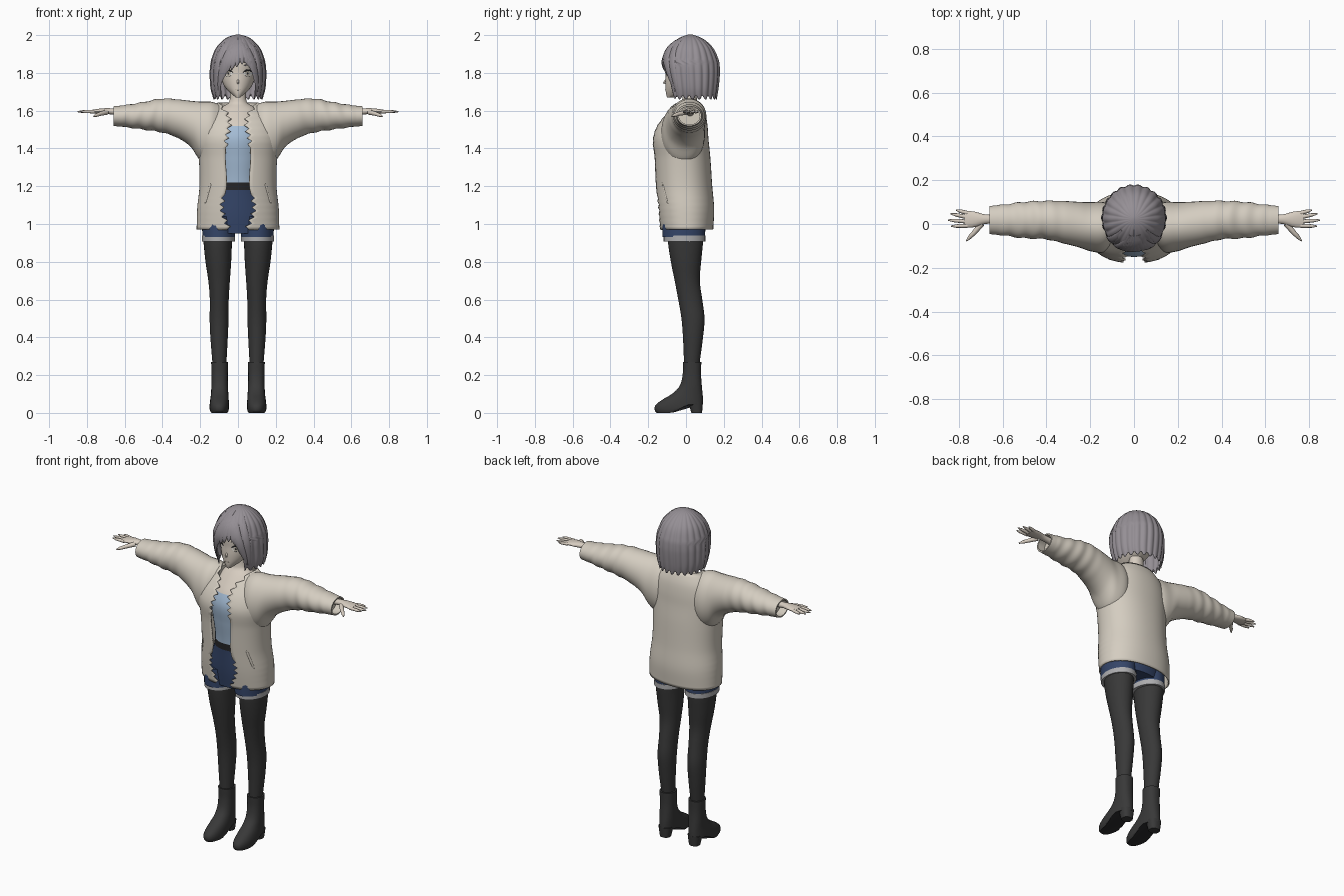
import bpy, bmesh
from math import sin, cos, asin, pi, sqrt
from mathutils import Vector

if "Cube" in bpy.data.objects:
    bpy.data.objects.remove(bpy.data.objects["Cube"])


def material(name, r, g, b):
    m = bpy.data.materials.new(name)
    m.use_nodes = True
    m.diffuse_color = (r, g, b, 1)
    m.node_tree.nodes["Principled BSDF"].inputs["Base Color"].default_value = (r, g, b, 1)
    return m


SKIN = material("skin", .68, .61, .53)
JACKET = material("cream jacket", .66, .61, .53)
SHIRT = material("pale blue shirt", .37, .5, .66)
NAVY = material("navy shorts", .035, .06, .14)
BLACK = material("black", .02, .02, .022)
STOCKING = material("charcoal", .04, .04, .04)
HAIR = material("mauve grey hair", .3, .275, .3)
CUFF = material("grey cuff", .42, .42, .43)
WHITE = material("eye white", .82, .79, .74)
IRIS = material("pale iris", .5, .45, .37)
parts = []


def mesh(name, rings, mats, closed=True, caps=(True, True), rule=None, mirror=False, thick=0):
    """Skin a list of equal rings; optional colour rule, mirror and thickness."""
    bm = bmesh.new()
    rows = [[bm.verts.new(p) for p in r] for r in rings]
    n = len(rows[0])
    for a, b in zip(rows, rows[1:]):
        for i in range(n if closed else n - 1):
            j = (i + 1) % n
            bm.faces.new((a[i], a[j], b[j], b[i]))
    for row, wanted in ((rows[0], caps[0]), (rows[-1], caps[1])):
        if wanted:
            bm.faces.new(row)
    bmesh.ops.recalc_face_normals(bm, faces=bm.faces)
    bm.normal_update()
    if rule:
        for f in bm.faces:
            f.material_index = rule(f)
    data = bpy.data.meshes.new(name)
    bm.to_mesh(data)
    bm.free()
    for m in mats:
        data.materials.append(m)
    ob = bpy.data.objects.new(name, data)
    bpy.context.collection.objects.link(ob)
    if thick:
        mod = ob.modifiers.new("thickness", "SOLIDIFY")
        mod.thickness, mod.offset = thick, 0
    if mirror:
        ob.modifiers.new("mirror", "MIRROR")
    parts.append(ob)
    return ob


def sample(keys, t):
    """Smoothly interpolate the columns of a key table at t (first column)."""
    i = max([k for k in range(len(keys) - 1) if keys[k][0] <= t] or [0])
    a, b = keys[i], keys[i + 1]
    p, q = keys[max(i - 1, 0)], keys[min(i + 2, len(keys) - 1)]
    h = b[0] - a[0]
    u = min(1, max(0, (t - a[0]) / h))
    out = []
    for c in range(1, len(a)):
        m, k = (b[c] - p[c]) / (b[0] - p[0]) * h, (q[c] - a[c]) / (q[0] - a[0]) * h
        d = a[c] - b[c]
        out.append(a[c] + u * (m + u * (-3 * d - 2 * m - k + u * (2 * d + m + k))))
    return out


def steps(a, b, n):
    return [a + (b - a) * i / n for i in range(n + 1)]


def spow(v, e):
    return abs(v) ** e * (1 if v >= 0 else -1)


def ring(z, hw, yf, yb, xc=0, n=32, e=1.0, gap=None):
    """Level oval from front yf to back yb; a gap leaves the front open."""
    if gap is None:
        angles = steps(0, 2 * pi, n)[:-1]
    else:
        a = asin(min(.97, max(0, gap) / hw) ** (1 / e))
        angles = steps(a, 2 * pi - a, n)
    mid, half = (yf + yb) / 2, (yb - yf) / 2
    return [Vector((xc + hw * spow(sin(a), e), mid - half * spow(cos(a), e), z)) for a in angles]


def tube(name, pts, radii, mat, ref=(0, 0, 1), squash=1.0, mirror=False, n=10):
    """Tapered tube through points, flattened along the ref direction."""
    pts = [Vector(p) for p in pts]
    rings = []
    for i, p in enumerate(pts):
        t = (pts[min(i + 1, len(pts) - 1)] - pts[max(i - 1, 0)]).normalized()
        side = t.cross(Vector(ref)).normalized()
        up = side.cross(t)
        rings.append([p + side * radii[i] * cos(a) + up * radii[i] * squash * sin(a)
                      for a in steps(0, 2 * pi, n)[:-1]])
    return mesh(name, rings, [mat], mirror=mirror)


# Body: neck, shirt, belt and shorts coloured by height
BODY = [(.95, .165, -.11, .1), (1.05, .165, -.12, .115), (1.18, .125, -.125, .085),
        (1.25, .115, -.13, .08), (1.35, .125, -.142, .08), (1.45, .135, -.15, .08),
        (1.52, .125, -.125, .08), (1.58, .11, -.08, .075), (1.62, .085, -.045, .07),
        (1.64, .05, -.025, .06), (1.71, .04, -.015, .055)]


def body_colour(f):
    z = f.calc_center_median().z
    return sum(z < limit for limit in (1.52, 1.22, 1.18))


mesh("body", [ring(z, *sample(BODY, z)) for z in steps(.95, 1.71, 76)],
     [SKIN, SHIRT, BLACK, NAVY], rule=body_colour)

# Jacket body with a ragged front opening
COAT = [(.97, .215, -.135, .14, .045), (1.08, .212, -.15, .145, .085), (1.2, .2, -.16, .135, .06),
        (1.35, .203, -.168, .125, .066), (1.45, .212, -.175, .115, .06), (1.52, .2, -.15, .11, .045),
        (1.58, .17, -.105, .1, .055), (1.62, .13, -.07, .085, .09), (1.64, .105, -.045, .075, .098)]
rings = []
for i, z in enumerate(steps(.97, 1.64, 40)):
    hw, yf, yb, gap = sample(COAT, z)
    if z > 1.42 or z < 1.15:
        gap += .012 * (-1) ** i
    rings.append(ring(z, hw, yf, yb, n=56, e=.92, gap=gap))
mesh("jacket_body", rings, [JACKET], closed=False, caps=(False, False), thick=.008)

# Batwing sleeves with gathered folds and a hollow cuff
SLEEVE = [(.09, 1.49, .14, -.01, .09), (.14, 1.48, .167, -.015, .115), (.2, 1.492, .156, -.012, .112),
          (.25, 1.53, .122, -.003, .104), (.32, 1.558, .102, .008, .097), (.4, 1.574, .09, .018, .088),
          (.5, 1.573, .073, .018, .083), (.6, 1.571, .058, .018, .07), (.66, 1.571, .052, .018, .064)]


def sleeve_ring(x, scale=1.0):
    zc, rz, yc, ry = sample(SLEEVE, x)
    fold = .03 * min(1, max(0, (x - .3) * 8)) * (x < .62)
    pts = []
    for a in steps(0, 2 * pi, 32)[:-1]:
        s = scale * (1 + fold * sin(85 * x + 2 * sin(a)))
        pts.append((x, yc - ry * s * cos(a), zc + rz * s * sin(a)))
    return pts


mesh("sleeves", [sleeve_ring(x) for x in steps(.09, .66, 57)]
     + [sleeve_ring(.66, .86), sleeve_ring(.61, .86)], [JACKET], mirror=True)


# Pocket welts follow the jacket front
def coat_y(x, z):
    hw, yf, yb, gap = sample(COAT, z)
    c = (1 - (x / hw) ** (2 / .92)) ** (.92 / 2)
    return (yf + yb) / 2 - (yb - yf) / 2 * c


welt = [(x, coat_y(x, z) - .004, z) for x, z in zip(steps(.143, .176, 6), steps(1.22, 1.1, 6))]
tube("pocket_welts", welt, [.002] + [.006] * 5 + [.002], JACKET, ref=(.5, -1, 0), squash=.6, mirror=True)

# Hands
HAND = [(.6, .022, .02, 1.588, .018), (.68, .022, .022, 1.597, .016),
        (.73, .021, .036, 1.597, .014), (.775, .021, .038, 1.595, .009)]
rings = []
for x in steps(.6, .775, 10):
    yc, ry, zc, rz = sample(HAND, x)
    rings.append([(x, yc - ry * cos(a), zc + rz * sin(a)) for a in steps(0, 2 * pi, 16)[:-1]])
mesh("palms", rings, [SKIN], mirror=True)
for name, root, tip, reach in (("little", .05, .064, .812), ("ring", .031, .047, .838),
                               ("middle", .011, .018, .85), ("index", -.008, -.01, .836)):
    pts = [(x, y, 1.595) for x, y in zip(steps(.76, reach, 3), steps(root, tip, 3))]
    tube(name + "_fingers", pts, [.0095, .009, .008, .003], SKIN, mirror=True)
tube("thumbs", [(.695, .002, 1.592), (.73, -.04, 1.583), (.75, -.06, 1.576), (.765, -.077, 1.57)],
     [.014, .011, .009, .003], SKIN, mirror=True)

# Short legs and their turned cuffs
mesh("short_legs", [ring(z, hw, -.125, .1, xc=.102) for z, hw in ((.93, .086), (.98, .088), (1.04, .085))],
     [NAVY], mirror=True)
mesh("short_cuffs", [ring(z, .088, -.118, .102, xc=.103) for z in (.908, .938)], [CUFF], mirror=True)

# Stockinged legs
LEG = [(.25, .036, -.01, .07, .098), (.4, .046, -.016, .09, .1), (.5, .05, -.024, .098, .1),
       (.6, .05, -.041, .086, .099), (.7, .057, -.06, .073, .1), (.8, .068, -.08, .08, .104),
       (.9, .075, -.095, .09, .107), (.95, .077, -.095, .092, .107)]
mesh("legs", [ring(z, *sample(LEG, z)) for z in steps(.25, .95, 28)], [STOCKING], mirror=True)

# Ankle boots with an arched sole and block heel
BOOT = [(0, .045, -.155, .08, .099), (.012, .05, -.165, .085, .099), (.04, .051, -.162, .09, .099),
        (.07, .049, -.125, .09, .098), (.1, .046, -.075, .088, .097), (.14, .044, -.035, .084, .097),
        (.2, .043, -.018, .08, .097), (.27, .045, -.017, .081, .097)]
rings = [ring(z, *sample(BOOT, z), e=.88) for z in steps(0, .27, 27)]
for p in sum(rings, []):
    p.z = max(p.z, .045 * min(1, (p.y + .07) / .08))
mesh("boots", rings, [STOCKING, BLACK], rule=lambda f: int(f.normal.z < -.6), mirror=True)
mesh("boot_heels", [ring(0, .03, .028, .085, xc=.098, e=.8), ring(.06, .04, .012, .09, xc=.098, e=.8)],
     [STOCKING], mirror=True)

# Head
HEAD = [(1.67, .012, -.1, -.06), (1.69, .036, -.106, .0), (1.72, .066, -.108, .06),
        (1.76, .086, -.109, .11), (1.8, .093, -.107, .13), (1.86, .097, -.106, .13),
        (1.93, .08, -.07, .11), (1.97, .04, -.02, .07)]
mesh("head", [ring(z, *sample(HEAD, z)) for z in steps(1.67, 1.97, 24)], [SKIN])


def face_point(x, z, lift):
    hw, yf, yb = sample(HEAD, z)
    return (x, (yf + yb) / 2 - (yb - yf) / 2 * sqrt(max(0, 1 - (x / hw) ** 2)) - lift, z)


def face_plate(name, cx, cz, rx, rz, mat, lift):
    rings = [[face_point(cx + rx * s * cos(a), cz + rz * s * sin(a), lift)
              for a in steps(0, 2 * pi, 20)[:-1]] for s in (1, .5, .1)]
    mesh(name, rings, [mat], caps=(False, True), mirror=True)


def face_line(name, x0, x1, z0, bow, r, mat, mirror=True):
    pts = [face_point(x, z0 + bow * sin(pi * i / 6), .002) for i, x in enumerate(steps(x0, x1, 6))]
    tube(name, pts, [r * .4] + [r] * 5 + [r * .4], mat, ref=(0, -1, 0), squash=.6, mirror=mirror)


# Facial features
face_plate("eye_whites", .053, 1.797, .023, .015, WHITE, .003)
face_plate("irises", .051, 1.797, .011, .013, IRIS, .005)
face_plate("pupils", .051, 1.797, .004, .006, BLACK, .006)
face_line("upper_lashes", .028, .078, 1.803, .012, .004, BLACK)
face_line("lower_lashes", .037, .068, 1.786, -.005, .0015, BLACK)
face_line("eyebrows", .028, .07, 1.836, .006, .003, HAIR)
face_line("mouth", -.014, .014, 1.712, -.002, .002, IRIS, mirror=False)
tube("nose", [(0, -.1, 1.77), (0, -.112, 1.755), (0, -.117, 1.748), (0, -.104, 1.742)],
     [.003, .006, .006, .003], SKIN, ref=(0, -1, 0))

# Bobbed hair: ribbed locks with a jagged hem, open around the face
BOB = [(1.66, .126, -.09, .16, .085), (1.72, .142, -.105, .17, .09), (1.8, .146, -.12, .177, .088),
       (1.845, .143, -.124, .175, .07), (1.87, .138, -.121, .17, 0), (1.93, .114, -.095, .142, 0),
       (1.97, .078, -.055, .102, 0), (1.99, .047, -.02, .066, 0), (2, .012, .01, .035, 0)]
rings = []
for row, z in enumerate(steps(1.66, 2, 34)):
    hw, yf, yb, gap = sample(BOB, z)
    centre = Vector((0, (yf + yb) / 2, z))
    loop = ring(z, hw, yf, yb, n=160, gap=gap)
    a = asin(min(.97, max(0, gap) / hw))
    for p, phi in zip(loop, steps(a, 2 * pi - a, 160)):
        groove = abs(cos(11 * phi)) ** 3
        p.xyz = centre + (p - centre) * (1.01 - .04 * groove)
        if row < 2:
            p.z += .028 * groove * (2 - row) / 2
    rings.append(loop)
mesh("hair_bob", rings, [HAIR], closed=False, caps=(False, True), thick=.005)

# Swept fringe and face-framing locks lying on the bob
FRINGE = [(-.3, -.82, 1.7, .022), (-.2, -.6, 1.76, .021), (-.1, -.42, 1.8, .021), (0, -.24, 1.815, .021),
          (.08, -.06, 1.83, .02), (.12, .16, 1.845, .02), (.16, .4, 1.835, .021), (.22, .62, 1.79, .021),
          (.35, .84, 1.7, .022), (-.8, -.95, 1.665, .02), (.8, .95, 1.665, .02)]
for k, (start, end, low, width) in enumerate(FRINGE):
    pts = []
    for phi, z in zip(steps(start, end, 8), steps(1.972, low, 8)):
        hw, yf, yb, gap = sample(BOB, z)
        pts.append((hw * 1.01 * sin(phi), (yf + yb) / 2 - (yb - yf) / 2 * 1.01 * cos(phi), z))
    mid = (start + end) / 2
    radii = [width * s for s in (.4, .7, .9, 1, 1, .9, .75, .5, .08)]
    tube("fringe_lock_%d" % (k + 1), pts, radii, HAIR, ref=(sin(mid), -cos(mid), .2), squash=.35)

# Smooth shading that keeps creases
bpy.ops.object.select_all(action="DESELECT")
for ob in parts:
    ob.select_set(True)
bpy.context.view_layer.objects.active = parts[0]
bpy.ops.object.shade_smooth_by_angle(angle=.8)
